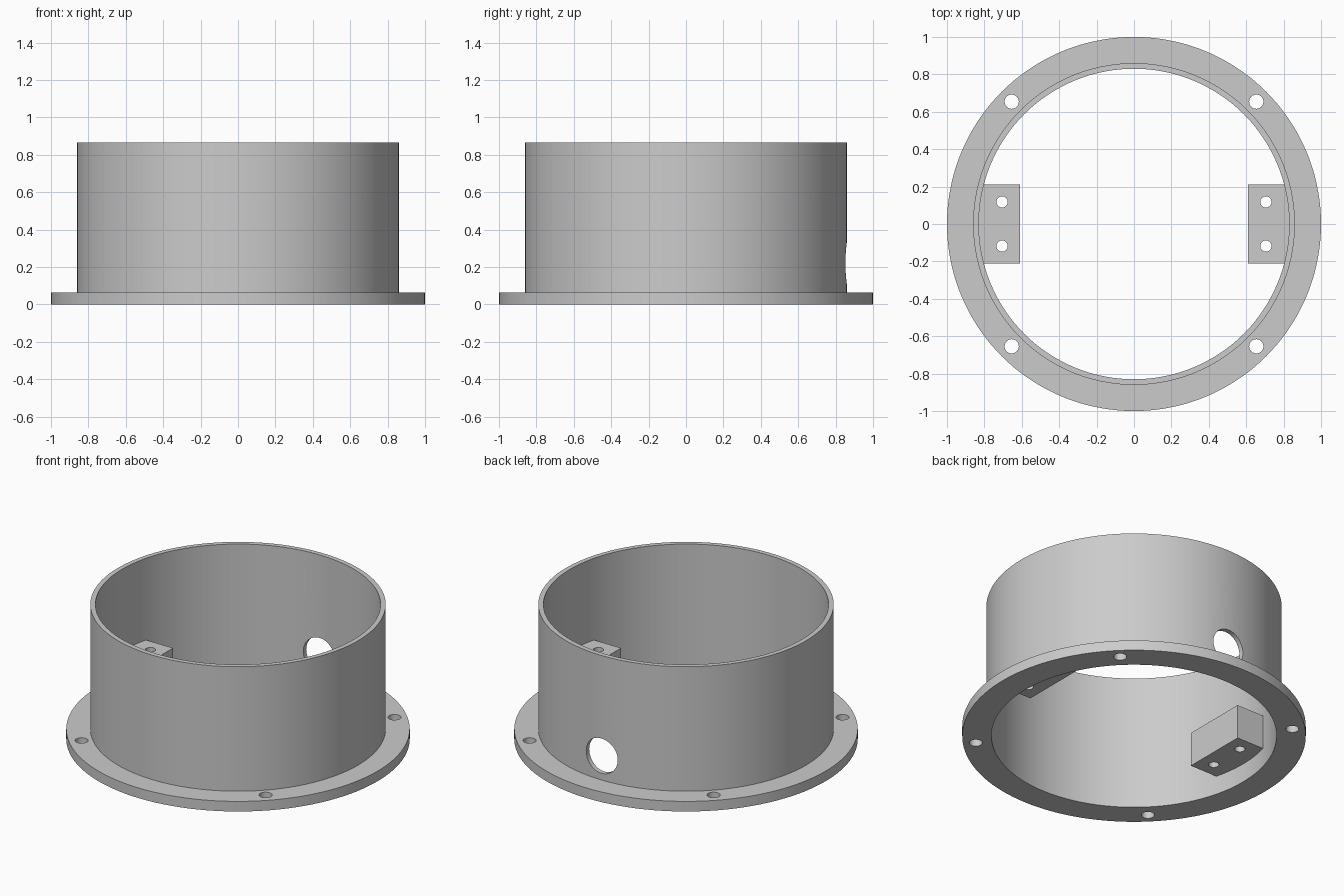
import bpy, bmesh, math
from mathutils import Matrix, Vector

SEG = 144
R_FLANGE, R_OUT, R_IN = 1.0, 0.86, 0.83
H_FLANGE, H_WALL = 0.065, 0.865

cube = bpy.data.objects.get("Cube")
if cube:
    bpy.data.objects.remove(cube, do_unlink=True)

grey = bpy.data.materials.new("plain grey")
grey.use_nodes = True
colour = (0.6, 0.6, 0.6, 1)
grey.diffuse_color = colour
next(n for n in grey.node_tree.nodes if n.type == 'BSDF_PRINCIPLED').inputs["Base Color"].default_value = colour


def make_object(name, bm):
    bmesh.ops.recalc_face_normals(bm, faces=bm.faces)
    mesh = bpy.data.meshes.new(name)
    bm.to_mesh(mesh)
    bm.free()
    mesh.materials.append(grey)
    obj = bpy.data.objects.new(name, mesh)
    bpy.context.collection.objects.link(obj)
    return obj


def drill(obj, holes):
    """Cut round holes, each given as centre, radius, length and rotation."""
    bm = bmesh.new()
    for centre, radius, length, rot in holes:
        bmesh.ops.create_cone(bm, cap_ends=True, segments=48, radius1=radius,
                              radius2=radius, depth=length,
                              matrix=Matrix.Translation(centre) @ rot)
    cutter = make_object("hole_cutter", bm)
    cutter.hide_render = True
    mod = obj.modifiers.new("holes", 'BOOLEAN')
    mod.operation, mod.solver, mod.object = 'DIFFERENCE', 'EXACT', cutter
    bpy.ops.object.select_all(action='DESELECT')
    bpy.context.view_layer.objects.active = obj
    obj.select_set(True)
    bpy.ops.object.modifier_apply(modifier=mod.name)
    bpy.data.objects.remove(cutter, do_unlink=True)
    bpy.ops.object.shade_smooth_by_angle(angle=math.radians(30))


UPRIGHT = Matrix.Identity(4)
ALONG_Y = Matrix.Rotation(math.pi / 2, 4, 'X')

# Flanged ring: an L-shaped section turned round the z axis
section = [(R_IN, 0), (R_FLANGE, 0), (R_FLANGE, H_FLANGE),
           (R_OUT, H_FLANGE), (R_OUT, H_WALL), (R_IN, H_WALL)]
bm = bmesh.new()
rings = []
for i in range(SEG):
    a = math.tau * i / SEG
    rings.append([bm.verts.new((r * math.cos(a), r * math.sin(a), z)) for r, z in section])
n = len(section)
for i in range(SEG):
    here, there = rings[i], rings[(i + 1) % SEG]
    for j in range(n):
        k = (j + 1) % n
        bm.faces.new((here[j], there[j], there[k], here[k]))
ring = make_object("flanged_ring", bm)

# Four bolt holes in the flange and a cable hole in the back wall
bolt = 0.654
holes = [(Vector((sx * bolt, sy * bolt, H_FLANGE / 2)), 0.038, 0.2, UPRIGHT)
         for sx in (-1, 1) for sy in (-1, 1)]
holes.append((Vector((0, 0.85, 0.22)), 0.112, 0.4, ALONG_Y))
drill(ring, holes)

# Mounting blocks: straight inner side, outer side following the wall
HALF, X_IN, Z_LOW, Z_HIGH, R_FIT = 0.212, 0.61, 0.12, 0.34, 0.835
for name, side in (("left_mounting_block", 1), ("right_mounting_block", -1)):
    bm = bmesh.new()
    spread = math.asin(HALF / R_FIT)
    outline = [(X_IN, HALF), (X_IN, -HALF)]
    for i in range(17):
        a = spread * (i / 8 - 1)
        outline.append((R_FIT * math.cos(a), R_FIT * math.sin(a)))
    base = bm.faces.new([bm.verts.new((side * x, y, Z_LOW)) for x, y in outline])
    top = bmesh.ops.extrude_face_region(bm, geom=[base], use_keep_orig=True)
    bmesh.ops.translate(bm, vec=(0, 0, Z_HIGH - Z_LOW),
                        verts=[v for v in top["geom"] if isinstance(v, bmesh.types.BMVert)])
    block = make_object(name, bm)
    drill(block, [(Vector((side * 0.705, y, 0.23)), 0.03, 0.6, UPRIGHT)
                  for y in (-0.118, 0.118)])
